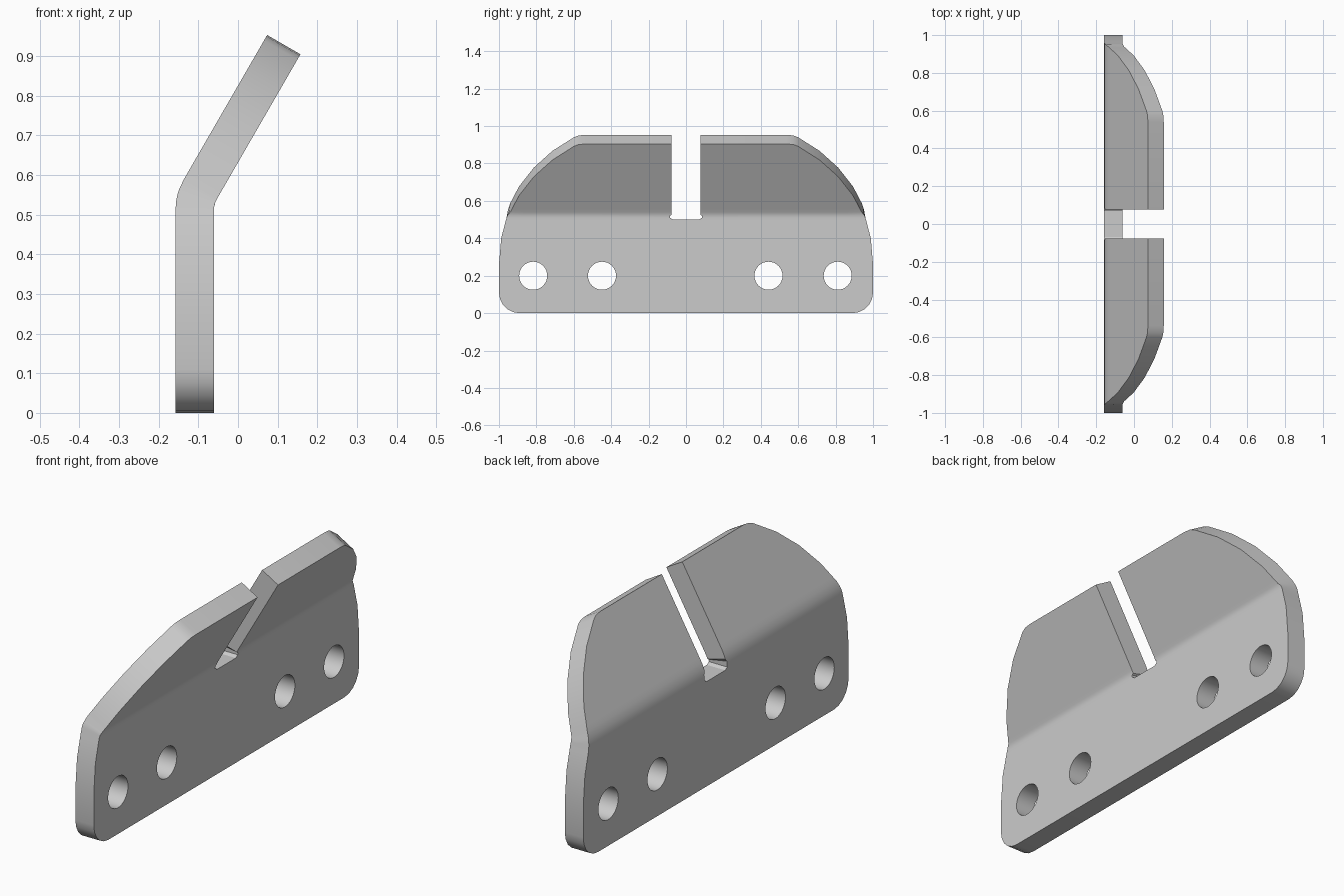
import bpy, bmesh
from math import sin, cos, radians, pi

cube = bpy.data.objects.get("Cube")
if cube:
    bpy.data.objects.remove(cube)

THICK = 0.097        # sheet thickness
BACK_X = -0.158      # x of the flat back face
OUTER_R = 0.157      # outside bend radius
BEND_START = 0.51    # height where the bend begins
BEND_LEN = 0.057     # unrolled length of the bend
BEND = radians(30)
TOP = 0.988          # unrolled height of the plate
STEPS = 3


def arc(cy, cz, r, a0, a1, n):
    """Points on an arc, angles in degrees."""
    angles = [radians(a0 + (a1 - a0) * i / n) for i in range(n + 1)]
    return [(cy + r * cos(a), cz + r * sin(a)) for a in angles]


def fold(t, s):
    """Map depth t and unrolled height s to x, z on the bent sheet."""
    a = BEND * min(max((s - BEND_START) / BEND_LEN, 0), 1)
    d = max(0, s - BEND_START - BEND_LEN)
    r = OUTER_R - t
    x = BACK_X + OUTER_R - r * cos(a) + d * sin(a)
    z = min(s, BEND_START) + r * sin(a) + d * cos(a)
    return x, z


# Half outline of the unrolled plate: slot with relief, top, curved end, corner
half = [(0.07, 0.5), (0.085, 0.51), (0.085, 0.529), (0.077, 0.538),
        (0.077, TOP), (0.54, TOP), (0.575, 0.984)]
half += arc(0.165, 0.26, 0.835, 58.6, 0, 6)
half += arc(0.89, 0.11, 0.11, 0, -90, 5)
outline = half + [(-y, z) for y, z in reversed(half)]

# Four bolt holes
loops = [outline]
for y in (-0.817, -0.449, 0.441, 0.811):
    loops.append(arc(y, 0.2, 0.075, 0, 360, 32)[:-1])

bm = bmesh.new()
edges = []
for loop in loops:
    vs = [bm.verts.new((0, y, z)) for y, z in loop]
    edges += [bm.edges.new((vs[i - 1], vs[i])) for i in range(len(vs))]
bmesh.ops.triangle_fill(bm, edges=edges, use_beauty=True, normal=(1, 0, 0))

# Thicken the sheet
ext = bmesh.ops.extrude_face_region(bm, geom=bm.faces[:])
moved = [g for g in ext["geom"] if isinstance(g, bmesh.types.BMVert)]
bmesh.ops.translate(bm, verts=moved, vec=(THICK, 0, 0))

# Cut lines across the bend, with a support line on either side, then fold
cuts = [BEND_START + BEND_LEN * i / STEPS for i in range(STEPS + 1)]
for s in [BEND_START - 0.02] + cuts + [cuts[-1] + 0.02]:
    bmesh.ops.bisect_plane(bm, geom=bm.verts[:] + bm.edges[:] + bm.faces[:],
                           dist=0.0001, plane_co=(0, 0, s), plane_no=(0, 0, 1))
for v in bm.verts:
    v.co.x, v.co.z = fold(v.co.x, v.co.z)
bmesh.ops.recalc_face_normals(bm, faces=bm.faces[:])

mesh = bpy.data.meshes.new("bent_plate")
bm.to_mesh(mesh)
bm.free()
plate = bpy.data.objects.new("bent_plate", mesh)
bpy.context.collection.objects.link(plate)

# Plain grey metal
grey = bpy.data.materials.new("light_grey")
grey.use_nodes = True
colour = (0.6, 0.6, 0.6, 1)
grey.diffuse_color = colour
grey.node_tree.nodes["Principled BSDF"].inputs["Base Color"].default_value = colour
mesh.materials.append(grey)

# Smooth the curves, keep the rims sharp
bpy.ops.object.select_all(action="DESELECT")
plate.select_set(True)
bpy.context.view_layer.objects.active = plate
bpy.ops.object.shade_smooth_by_angle(angle=radians(30))
